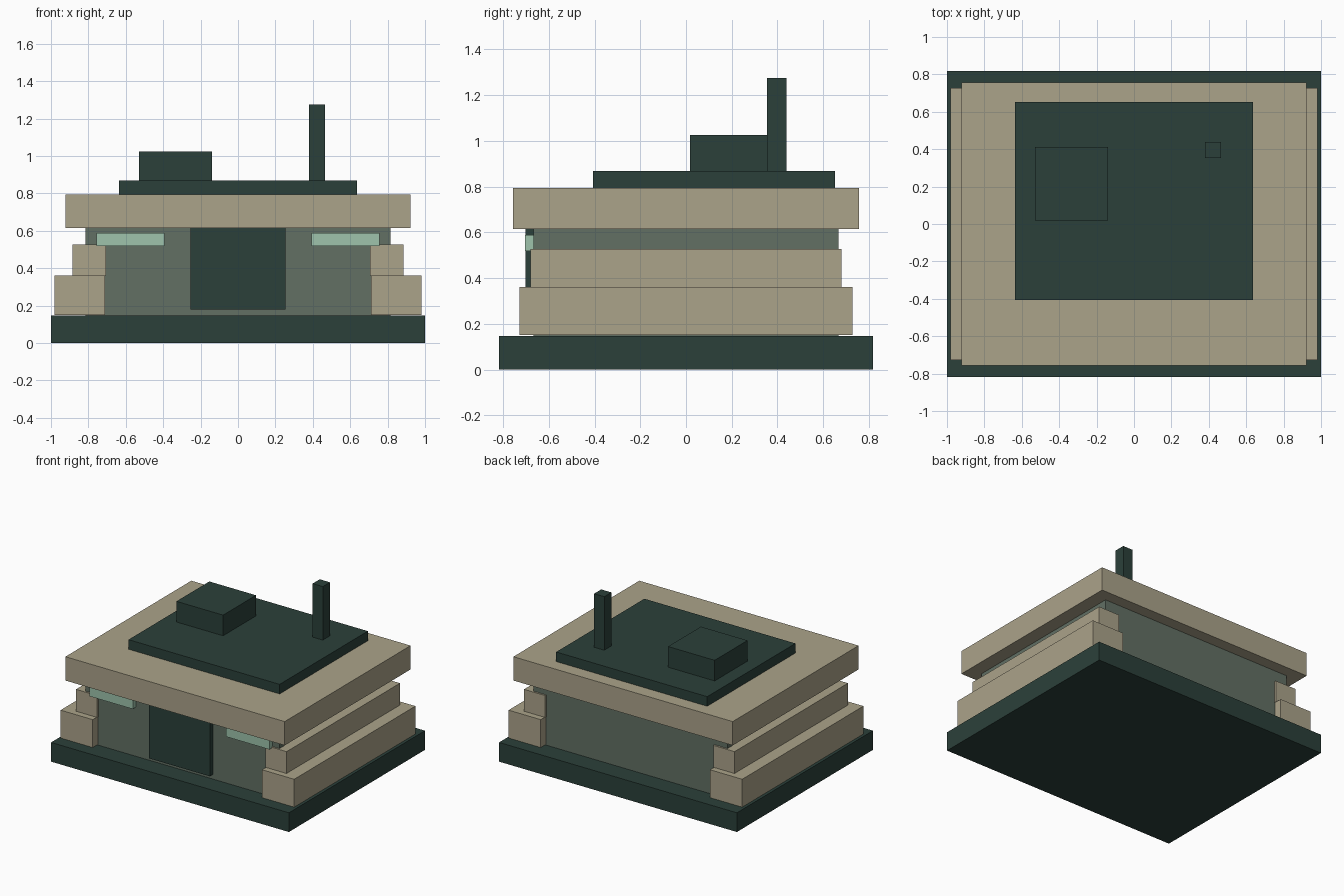
import bpy

cube = bpy.data.objects.get("Cube")
if cube:
    bpy.data.objects.remove(cube, do_unlink=True)


def material(name, rgb):
    m = bpy.data.materials.new(name)
    m.use_nodes = True
    m.diffuse_color = (*rgb, 1)
    shader = next(n for n in m.node_tree.nodes if n.type == 'BSDF_PRINCIPLED')
    shader.inputs["Base Color"].default_value = (*rgb, 1)
    return m


dark = material("dark green", (0.024, 0.051, 0.042))
tan = material("sandstone", (0.407, 0.366, 0.254))
grey = material("grey green", (0.122, 0.162, 0.127))
glass = material("pale green glass", (0.342, 0.552, 0.413))


def block(name, mat, x, y, z):
    """Box spanning the given (low, high) ranges."""
    spans = (x, y, z)
    bpy.ops.mesh.primitive_cube_add(size=1, location=[(a + b) / 2 for a, b in spans])
    ob = bpy.context.object
    ob.name = name
    ob.scale = [b - a for a, b in spans]
    bpy.ops.object.transform_apply(location=False, rotation=False, scale=True)
    ob.data.materials.append(mat)
    return ob


# Foundation and core
block("foundation", dark, (-1, 1), (-0.817, 0.817), (0, 0.146))
block("core", grey, (-0.816, 0.816), (-0.667, 0.667), (0.14, 0.62))

# Stepped side walls and front windows, one set per side
for side, s in (("left", 1), ("right", -1)):
    def span(a, b):
        return tuple(sorted((s * a, s * b)))
    block(side + "_lower_wall", tan, span(0.712, 0.982), (-0.728, 0.728), (0.15, 0.362))
    block(side + "_upper_wall", tan, span(0.707, 0.885), (-0.681, 0.681), (0.362, 0.528))
    block(side + "_window", glass, span(0.392, 0.757), (-0.704, -0.66), (0.519, 0.588))

# Front door
block("door", dark, (-0.255, 0.255), (-0.702, -0.66), (0.18, 0.615))

# Roof slab, deck and rooftop fittings
block("roof_slab", tan, (-0.922, 0.922), (-0.756, 0.756), (0.614, 0.795))
block("roof_deck", dark, (-0.635, 0.635), (-0.407, 0.652), (0.795, 0.868))
block("roof_hatch", dark, (-0.53, -0.138), (0.018, 0.413), (0.868, 1.025))
block("chimney", dark, (0.38, 0.465), (0.354, 0.439), (0.868, 1.275))
